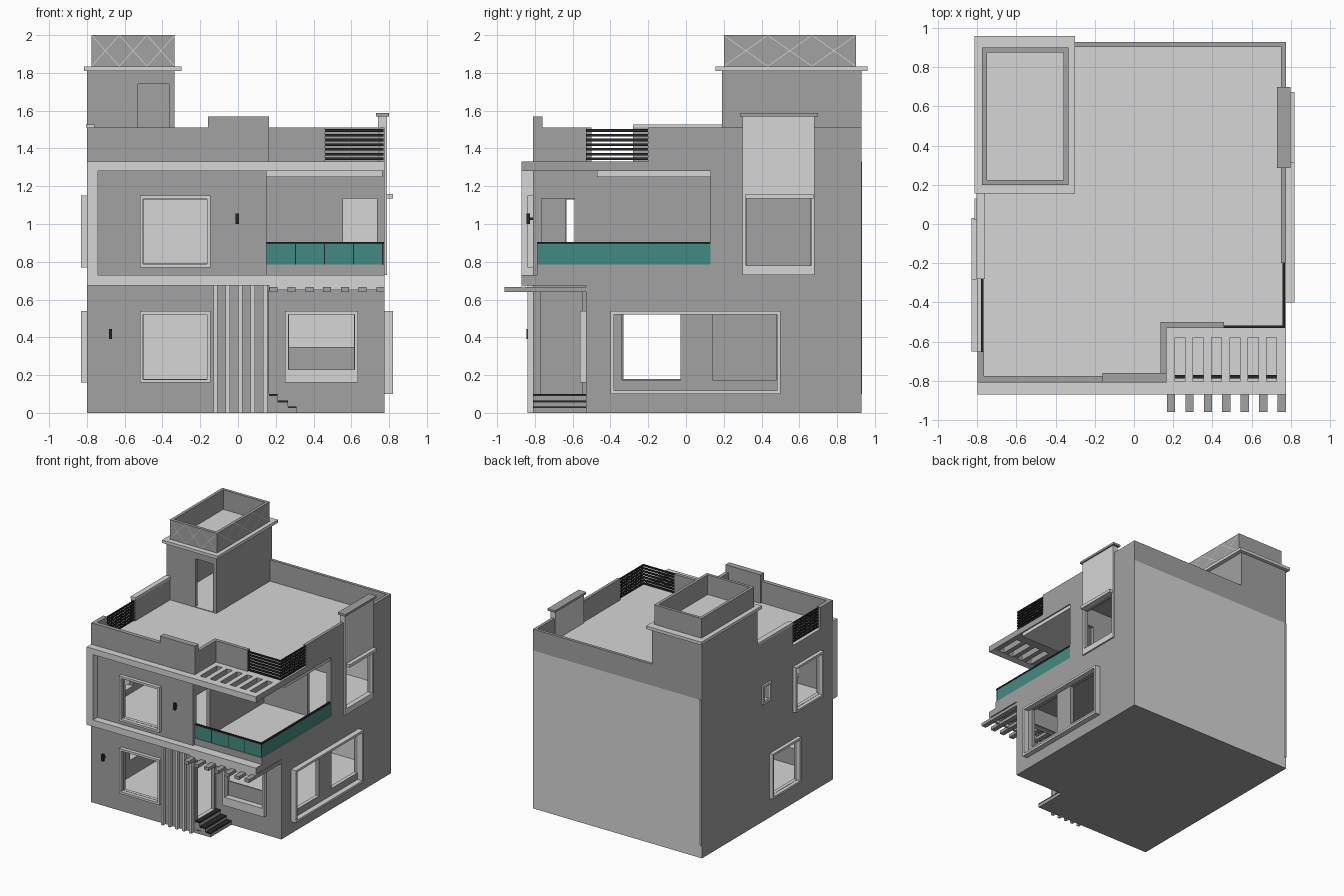
import bpy, bmesh
from mathutils import Vector, Matrix

cube = bpy.data.objects.get("Cube")
if cube:
    bpy.data.objects.remove(cube, do_unlink=True)


def material(name, red, green, blue):
    mat = bpy.data.materials.new(name)
    mat.use_nodes = True
    colour = (red, green, blue, 1)
    mat.diffuse_color = colour
    mat.node_tree.nodes["Principled BSDF"].inputs["Base Color"].default_value = colour
    return mat


dark = material("wall grey", .36, .36, .36)
light = material("trim light grey", .67, .67, .67)
black = material("black metal", .02, .02, .02)
teal = material("teal glass", .055, .26, .22)

# Main reference planes of the building
LEFT, RIGHT, FRONT, BACK = -.8, .775, -.81, .93
LEDGE = -.87
PORCH_X, PORCH_Y = .165, -.53
BALCONY_X, BALCONY_Y = .15, .13
CEILING, FLOOR, SOFFIT, ROOF, TOP = .675, .73, 1.28, 1.33, 1.51
WALL = .03
FAR = 1.2


def boxes(name, mat, *spans):
    """One object made of boxes, each given as x, x, y, y, z, z."""
    bm = bmesh.new()
    for x0, x1, y0, y1, z0, z1 in spans:
        size = Matrix.Diagonal((x1 - x0, y1 - y0, z1 - z0, 1))
        place = Matrix.Translation(((x0 + x1) / 2, (y0 + y1) / 2, (z0 + z1) / 2))
        bmesh.ops.create_cube(bm, size=1, matrix=place @ size)
    mesh = bpy.data.meshes.new(name)
    bm.to_mesh(mesh)
    bm.free()
    mesh.materials.append(mat)
    obj = bpy.data.objects.new(name, mesh)
    bpy.context.collection.objects.link(obj)
    return obj


def carve(obj, spans):
    """Cut boxes out of an object and bake the result."""
    cutters = []
    for span in spans:
        cutter = boxes("cutter", dark, span)
        cutter.hide_render = True
        mod = obj.modifiers.new("cut", "BOOLEAN")
        mod.operation, mod.solver, mod.object = "DIFFERENCE", "EXACT", cutter
        cutters.append(cutter)
    deps = bpy.context.evaluated_depsgraph_get()
    mesh = bpy.data.meshes.new_from_object(obj.evaluated_get(deps))
    obj.modifiers.clear()
    obj.data = mesh
    for cutter in cutters:
        bpy.data.objects.remove(cutter, do_unlink=True)


def recolour(obj, mat, rule):
    """Give a second material to the faces that meet a rule."""
    mesh = obj.data
    mesh.materials.clear()
    mesh.materials.append(dark)
    mesh.materials.append(mat)
    for face in mesh.polygons:
        face.material_index = int(rule(face.normal, face.center))


def frame(name, axis, near, far, u0, u1, z0, z1, rim=.018, sill=.018):
    """Window surround on a wall that faces along the given axis."""
    sides = [(u0, u0 + rim, z0, z1), (u1 - rim, u1, z0, z1),
             (u0 + rim, u1 - rim, z0, z0 + sill), (u0 + rim, u1 - rim, z1 - rim, z1)]
    if axis == "x":
        spans = [(near, far, a, b, c, d) for a, b, c, d in sides]
    else:
        spans = [(a, b, near, far, c, d) for a, b, c, d in sides]
    return boxes(name, light, *spans)


# House body with rooms, porch, balcony and window openings
house = boxes("house_body", dark, (LEFT, RIGHT, FRONT, BACK, 0, ROOF))
inner_l, inner_r, inner_f, inner_b = LEFT + WALL, RIGHT - WALL, FRONT + WALL, BACK - WALL
lower, upper = (.04, CEILING - .01), (FLOOR + .01, SOFFIT + .01)
cuts = [
    (PORCH_X, FAR, -FAR, PORCH_Y, -1, CEILING),
    (BALCONY_X, FAR, -FAR, BALCONY_Y, FLOOR, SOFFIT),
    (inner_l, PORCH_X - WALL, inner_f, inner_b, *lower),
    (PORCH_X - WALL - .01, inner_r, PORCH_Y + WALL, inner_b, *lower),
    (inner_l, BALCONY_X - WALL, inner_f, inner_b, *upper),
    (BALCONY_X - WALL - .01, inner_r, BALCONY_Y + WALL, inner_b, *upper),
    # front windows and doors
    (-.5, PORCH_X - .33, -1, -.7, .18, .52),
    (-.5, PORCH_X - .33, -1, -.7, .79, 1.13),
    (.27, .615, -.6, -.45, .23, .52),
    (PORCH_X - .1, PORCH_X + .1, -.77, -.55, .1, .64),
    (BALCONY_X - .1, BALCONY_X + .1, -.765, -.59, FLOOR + .005, 1.135),
    (.555, .735, BALCONY_Y - .1, BALCONY_Y + .1, FLOOR + .005, 1.135),
    # windows on the two sides
    (.7, 1, -.34, -.03, .175, .52),
    (.7, 1, .14, .48, .175, .52),
    (.7, 1, .32, .66, .78, 1.135),
    (-1, -.7, -.635, -.295, .79, 1.13),
    (-1, -.7, -.335, .015, .18, .52),
    (-1, -.7, .04, .11, 1.01, 1.13),
]
# slots in the roof over the balcony
slot_xs = [.235 + .0935 * i for i in range(6)]
cuts += [(x - .026, x + .026, FRONT + .005, -.58, SOFFIT - .1, FAR + 1) for x in slot_xs]
carve(house, cuts)
recolour(house, light, lambda n, c: n.z > .9 or (abs(n.y) > .9 and c.y > .85))
boxes("back_corner_strip", dark, (LEFT, LEFT + .025, BACK, BACK + .003, .1, ROOF))

# Projecting frame round the upper storey, dark on its right ends
facade = boxes("facade_frame", light,
               (LEFT, RIGHT, LEDGE, FRONT, CEILING, FLOOR),
               (LEFT, RIGHT, LEDGE, FRONT, SOFFIT, ROOF),
               (LEFT, LEFT + .06, LEDGE, FRONT, FLOOR, SOFFIT))
recolour(facade, light, lambda n, c: not (n.x > .9 and c.x > .7))

# Canopy fingers over the porch
boxes("canopy_beams", dark, *[
    (x, x + .042, -.96, PORCH_Y, .64, CEILING - .008)
    for x in [.168 + .0942 * i for i in range(7)]])
boxes("canopy_strip", light, (PORCH_X, RIGHT, LEDGE, LEDGE + .02, .65, CEILING))

# Vertical fins beside the entrance
boxes("entrance_fins", light, *[
    (x - .011, x + .011, FRONT - .03, FRONT, 0, CEILING)
    for x in [-.12 + .066 * i for i in range(5)]])

# Entrance steps with black treads
steps = [(.21, .1), (.265, .065), (.31, .035)]
boxes("entrance_steps", dark, *[
    (PORCH_X, x, FRONT, PORCH_Y, 0, z - .01) for x, z in steps])
boxes("step_treads", black, *[
    (PORCH_X, x, FRONT, PORCH_Y, z - .01, z) for x, z in steps])

# Window surrounds
for level, z in (("lower", .16), ("upper", .77)):
    frame(f"front_{level}_window_frame", "y", FRONT - .03, FRONT, -.52, -.145, z, z + .38)
frame("porch_window_frame", "y", PORCH_Y - .03, PORCH_Y, .25, .635, .16, .54, sill=.07)
boxes("porch_window_panel", dark, (.25, .63, PORCH_Y + .02, PORCH_Y + WALL, .2, .35))
frame("left_lower_window_frame", "x", LEFT - .03, LEFT, -.35, .03, .16, .54)
frame("left_upper_window_frame", "x", LEFT - .03, LEFT, -.65, -.28, .77, 1.15)
frame("left_small_window_frame", "x", LEFT - .015, LEFT, .02, .13, .99, 1.15)
frame("right_lower_window_frame", "x", RIGHT, RIGHT + .045, -.4, .5, .1, .54)
frame("right_upper_window_frame", "x", RIGHT, RIGHT + .013, .3, .68, FLOOR, 1.155, sill=.05)
boxes("right_window_hood", light, (RIGHT, .82, .315, .675, 1.135, 1.16))

# Tall panel above the right window, with its cap
boxes("right_tall_panel", light, (.74, RIGHT + .013, .3, .68, 1.155, 1.57))
boxes("right_panel_cap", dark, (.73, .8, .285, .7, 1.57, 1.588))

# Balcony curb, glass, posts and handrail
rail_x, rail_y = RIGHT - .01, -.78


def balcony_run(name, mat, z0, z1, half):
    boxes(name, mat,
          (BALCONY_X, rail_x + half, rail_y - half, rail_y + half, z0, z1),
          (rail_x - half, rail_x + half, rail_y + half, BALCONY_Y, z0, z1))


balcony_run("balcony_curb", dark, FLOOR, .785, .01)
balcony_run("balcony_glass", teal, .785, .893, .004)
balcony_run("balcony_handrail", black, .893, .905, .008)
posts = [(BALCONY_X + .154 * i, rail_y) for i in range(1, 5)]
posts += [(rail_x, rail_y + .227 * i) for i in range(1, 4)]
boxes("balcony_posts", black, *[
    (x - .003, x + .003, y - .006, y + .006, .785, .893) for x, y in posts])
boxes("balcony_ceiling_panel", light,
      (BALCONY_X, RIGHT - .01, -.47, BALCONY_Y, SOFFIT - .03, SOFFIT))

# Roof parapet and its raised block
boxes("roof_parapet", dark,
      (LEFT, PORCH_X, FRONT, FRONT + .035, ROOF, TOP),
      (PORCH_X - .03, PORCH_X, FRONT, PORCH_Y + .03, ROOF, TOP),
      (PORCH_X, .46, PORCH_Y, PORCH_Y + .03, ROOF, TOP),
      (LEFT, LEFT + .035, FRONT, -.65, ROOF, TOP),
      (LEFT, LEFT + .035, -.28, .19, ROOF, TOP),
      (RIGHT - .025, RIGHT, -.2, BACK, ROOF, TOP),
      (-.335, RIGHT, BACK - .025, BACK, ROOF, TOP))
boxes("parapet_raised_block", dark, (-.16, PORCH_X, FRONT, FRONT + .05, ROOF, 1.57))
boxes("left_parapet_cap", light, (LEFT - .005, LEFT + .04, -.28, .19, TOP, TOP + .018))

# Slatted roof railings
slats = []
for i in range(7):
    z = ROOF + .008 + .025 * i
    slats += [(.46, RIGHT - .005, PORCH_Y, PORCH_Y + .012, z, z + .014),
              (RIGHT - .017, RIGHT - .005, PORCH_Y, -.2, z, z + .014),
              (LEFT + .02, LEFT + .032, -.65, -.28, z, z + .014)]
boxes("roof_railings", black, *slats)

# Stair tower with an open doorway, cap slab and tank walls
tower_r, tower_f = -.335, .19
tower = boxes("stair_tower", dark, (LEFT, tower_r, tower_f, BACK, ROOF, 1.81))
carve(tower, [(inner_l, tower_r - WALL, tower_f + WALL, inner_b, ROOF + .005, 1.78),
              (-.53, -.366, 0, .3, ROOF + .005, 1.74)])
recolour(tower, light, lambda n, c: n.z > .9)
boxes("tower_cap", light, (-.815, -.3, .155, .96, 1.81, 1.835))
tank_l, tank_f, tank_b = -.775, .2, .9
tank = boxes("tank_walls", dark, (tank_l, tower_r, tank_f, tank_b, 1.835, 2))
carve(tank, [(tank_l + .025, tower_r - .025, tank_f + .025, tank_b - .025, 1.8, 2.1)])


# Crossed lines on the tank front and right side
def crosses(name, start, along, out):
    bm = bmesh.new()
    rise = Vector((0, 0, .165))
    for i in range(3):
        a, b = start + along * i / 3, start + along * (i + 1) / 3
        for p, q in ((a, b + rise), (a + rise, b)):
            side = (q - p).cross(out).normalized() * .002
            bm.faces.new([bm.verts.new(v + out * .002)
                          for v in (p - side, p + side, q + side, q - side)])
    mesh = bpy.data.meshes.new(name)
    bm.to_mesh(mesh)
    bm.free()
    mesh.materials.append(light)
    bpy.context.collection.objects.link(bpy.data.objects.new(name, mesh))


crosses("tank_front_lines", Vector((tank_l, tank_f, 1.835)),
        Vector((tower_r - tank_l, 0, 0)), Vector((0, -1, 0)))
crosses("tank_right_lines", Vector((tower_r, tank_f, 1.835)),
        Vector((0, tank_b - tank_f, 0)), Vector((1, 0, 0)))

# Wall lamps
for name, x, z in (("lower_wall_lamp", -.675, .39), ("upper_wall_lamp", -.005, 1.0)):
    boxes(name, black, (x - .009, x + .009, FRONT - .035, FRONT - .015, z, z + .055),
          (x - .006, x + .006, FRONT - .015, FRONT, z + .02, z + .035))
